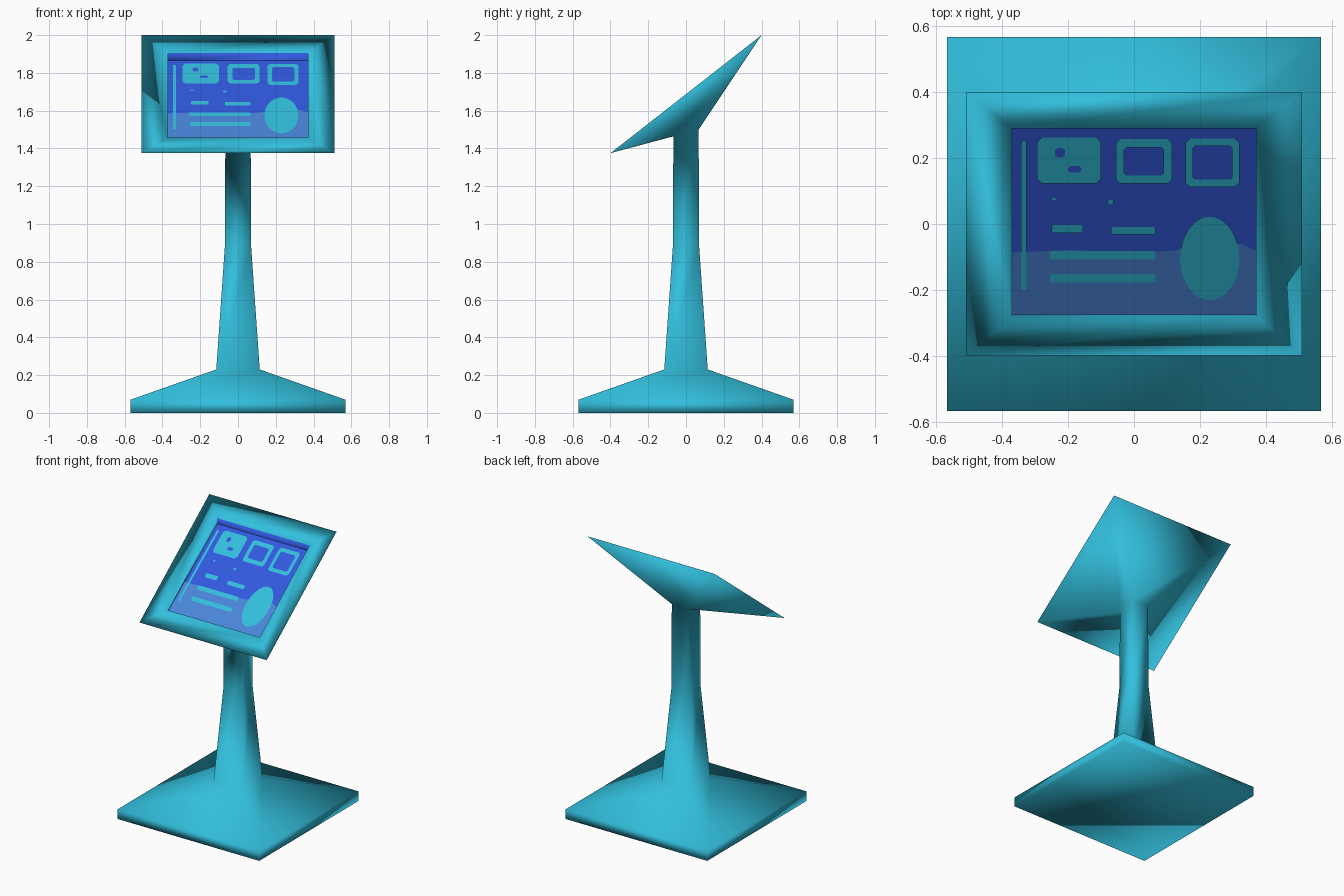
import bpy, bmesh, math
from mathutils import Vector

cube = bpy.data.objects.get("Cube")
if cube:
    bpy.data.objects.remove(cube, do_unlink=True)


def material(name, rgb):
    m = bpy.data.materials.new(name)
    m.use_nodes = True
    m.diffuse_color = (*rgb, 1)
    m.node_tree.nodes["Principled BSDF"].inputs["Base Color"].default_value = (*rgb, 1)
    return m


CYAN = material("cyan_shell", (0.032, 0.52, 0.72))
BLUE = material("royal_blue", (0.032, 0.10, 0.74))
SKY = material("soft_blue", (0.068, 0.235, 0.70))


def finish(bm, name, *mats):
    mesh = bpy.data.meshes.new(name)
    bm.to_mesh(mesh)
    bm.free()
    for m in mats:
        mesh.materials.append(m)
    ob = bpy.data.objects.new(name, mesh)
    bpy.context.collection.objects.link(ob)
    return ob


# Stand and head: one smooth skin lofted through four-sided rings
# each ring: half width, front y, front z, back y, back z
def level(half, z):
    return (half, -half, z, half, z)


rings = [
    level(0.568, 0.0),                      # foot underside
    level(0.568, 0.07),                     # foot rim
    level(0.115, 0.23),                     # foot of the column
    level(0.069, 0.89),                     # column taper ends
    (0.067, -0.067, 1.465, 0.067, 1.5),     # column meets head
    (0.51, -0.4, 1.375, 0.4, 2.0),          # head rim
    (0.37, -0.28, 1.457, 0.29, 1.905),      # screen opening
    (0.37, -0.275, 1.442, 0.29, 1.865),     # screen seat
]
bm = bmesh.new()
loops = []
for w, yf, zf, yb, zb in rings:
    corners = [(-w, yf, zf), (w, yf, zf), (w, yb, zb), (-w, yb, zb)]
    loops.append([bm.verts.new(c) for c in corners])
bm.faces.new(loops[0][::-1])
for lower, upper in zip(loops, loops[1:]):
    for i in range(4):
        j = (i + 1) % 4
        face = bm.faces.new((lower[i], lower[j], upper[j], upper[i]))
        # upper wall of the screen recess is blue
        face.material_index = int(upper is loops[-1] and i == 2)
for f in bm.faces:
    f.smooth = True
finish(bm, "stand_and_head", CYAN, BLUE)

# Screen plane, addressed by x and y
SEAT = rings[-1]
SLOPE = (SEAT[4] - SEAT[2]) / (SEAT[3] - SEAT[1])
NORMAL = Vector((0, -SLOPE, 1)).normalized()


def on_screen(x, y, lift):
    return Vector((x, y, SEAT[2] + (y - SEAT[1]) * SLOPE)) + NORMAL * lift


def plate(name, points, mat, lift):
    bm = bmesh.new()
    bm.faces.new([bm.verts.new(on_screen(x, y, lift)) for x, y in points])
    return finish(bm, name, mat)


def rounded(x0, x1, y0, y1, c):
    return [(x0 + c, y0), (x1 - c, y0), (x1, y0 + c), (x1, y1 - c),
            (x1 - c, y1), (x0 + c, y1), (x0, y1 - c), (x0, y0 + c)]


def frame(name, x0, x1, y0, y1, t):
    bm = bmesh.new()
    outer = rounded(x0, x1, y0, y1, 0.012)
    inner = rounded(x0 + t, x1 - t, y0 + t, y1 - t, 0.008)
    o, n = ([bm.verts.new(on_screen(x, y, 0.004)) for x, y in pts] for pts in (outer, inner))
    for i in range(8):
        j = (i + 1) % 8
        bm.faces.new((o[i], o[j], n[j], n[i]))
    return finish(bm, name, CYAN)


def rect(x0, x1, y0, y1):
    return [(x0, y0), (x1, y0), (x1, y1), (x0, y1)]


plate("screen", rect(-0.37, 0.37, SEAT[1], SEAT[3]), BLUE, 0)
plate("screen_lower_band",
      [(-0.37, SEAT[1]), (0.37, SEAT[1]), (0.37, -0.08), (0.33, -0.06), (0.2, -0.06),
       (0.12, -0.08), (0, -0.085), (-0.2, -0.078), (-0.37, -0.085)], SKY, 0.002)

# Screen graphics
plate("picture_tile", rounded(-0.295, -0.10, 0.125, 0.265, 0.015), CYAN, 0.004)
plate("picture_spot_upper", rounded(-0.24, -0.21, 0.205, 0.235, 0.008), BLUE, 0.006)
plate("picture_spot_lower", rounded(-0.2, -0.16, 0.16, 0.18, 0.006), BLUE, 0.006)
frame("middle_tile_frame", -0.055, 0.115, 0.125, 0.26, 0.025)
frame("right_tile_frame", 0.157, 0.32, 0.115, 0.262, 0.022)

bars = {
    "side_bar": (-0.343, -0.327, -0.2, 0.255),
    "left_caption": (-0.25, -0.155, -0.025, 0.0),
    "right_caption": (-0.07, 0.065, -0.03, -0.006),
    "upper_text_bar": (-0.257, 0.065, -0.105, -0.08),
    "lower_text_bar": (-0.255, 0.065, -0.176, -0.15),
    "left_dash": (-0.252, -0.235, 0.073, 0.083),
    "right_dash": (-0.08, -0.062, 0.06, 0.076),
}
for name, box in bars.items():
    plate(name, rounded(*box, 0.004), CYAN, 0.004)

turns = [math.tau * i / 32 for i in range(32)]
plate("round_dial", [(0.23 + 0.09 * math.cos(a), -0.102 + 0.127 * math.sin(a)) for a in turns],
      CYAN, 0.004)
